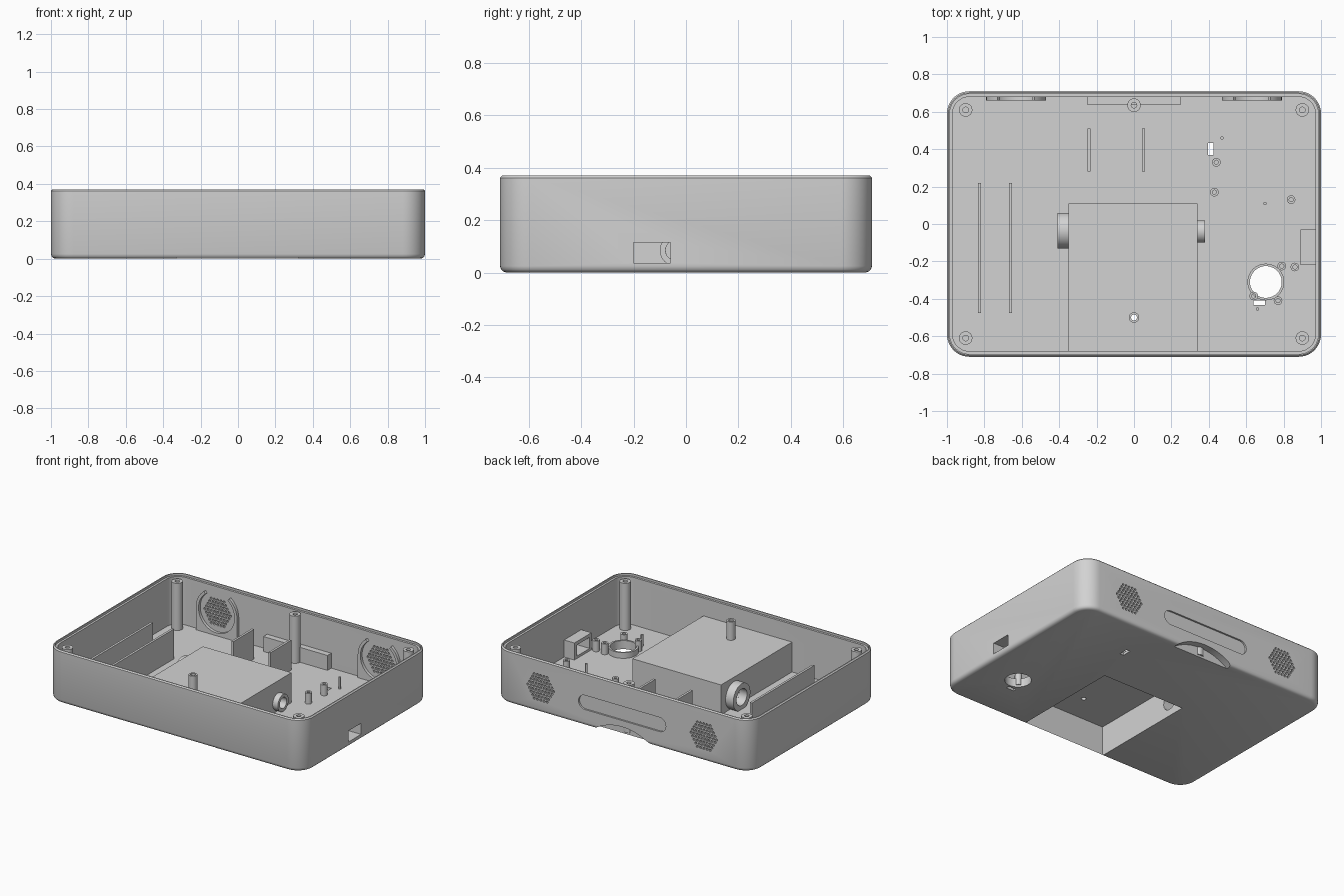
import bpy, bmesh
from math import sin, cos, pi, radians, sqrt
from mathutils import Vector

old = bpy.data.objects.get("Cube")
if old:
    bpy.data.objects.remove(old, do_unlink=True)

GREY = (0.65, 0.65, 0.65, 1)
mat = bpy.data.materials.new("plain grey plastic")
mat.use_nodes = True
mat.diffuse_color = GREY
mat.node_tree.nodes["Principled BSDF"].inputs["Base Color"].default_value = GREY
parts = []


def add_loft(bm, rings, closed=False):
    """Skin a row of equal rings; cap the ends, or join last to first."""
    rows = [[bm.verts.new(p) for p in r] for r in rings]
    n = len(rows[0])
    pairs = list(zip(rows, rows[1:])) + ([(rows[-1], rows[0])] if closed else [])
    for a, b in pairs:
        for i in range(n):
            j = (i + 1) % n
            bm.faces.new((a[i], a[j], b[j], b[i]))
    if not closed:
        bm.faces.new(rows[0])
        bm.faces.new(rows[-1])


def finish(name, bm):
    bmesh.ops.recalc_face_normals(bm, faces=bm.faces)
    me = bpy.data.meshes.new(name)
    bm.to_mesh(me)
    bm.free()
    me.materials.append(mat)
    ob = bpy.data.objects.new(name, me)
    bpy.context.collection.objects.link(ob)
    parts.append(ob)
    return ob


def solid(name, rings, closed=False):
    bm = bmesh.new()
    add_loft(bm, rings, closed)
    return finish(name, bm)


def box(name, x0, x1, y0, y1, z0, z1):
    return solid(name, [[(x0, y0, z), (x1, y0, z), (x1, y1, z), (x0, y1, z)]
                        for z in (z0, z1)])


def circle(c, axis, r, n):
    u = Vector((0, 1, 0)) if axis.x else Vector((1, 0, 0))
    v = axis.cross(u)
    return [c + (u * cos(2 * pi * i / n) + v * sin(2 * pi * i / n)) * r for i in range(n)]


def rod(name, a, b, r, hole=0, n=24):
    """Round bar from a to b, with a bore when hole is set."""
    a, b = Vector(a), Vector(b)
    ax = (b - a).normalized()
    rings = [circle(a, ax, r, n), circle(b, ax, r, n)]
    if hole:
        rings += [circle(b, ax, hole, n), circle(a, ax, hole, n)]
    return solid(name, rings, bool(hole))


def plate_y(name, outline, y0, y1):
    return solid(name, [[(x, y, z) for x, z in outline] for y in (y0, y1)])


def arc(cx, cz, r, a0, a1, n):
    return [(cx + r * cos(radians(a0 + (a1 - a0) * i / n)),
             cz + r * sin(radians(a0 + (a1 - a0) * i / n))) for i in range(n + 1)]


def cut(targets, cutter):
    cutter.hide_render = True
    for t in targets:
        m = t.modifiers.new("cut", 'BOOLEAN')
        m.operation, m.solver, m.object = 'DIFFERENCE', 'EXACT', cutter
        bpy.context.view_layer.objects.active = t
        bpy.ops.object.modifier_apply(modifier=m.name)
    parts.remove(cutter)
    bpy.data.objects.remove(cutter, do_unlink=True)


def rounded_rect(inset, z):
    pts = []
    for k, (sx, sy) in enumerate([(1, 1), (-1, 1), (-1, -1), (1, -1)]):
        pts += [(x, y, z) for x, y in arc(0.88 * sx, 0.59 * sy, 0.12 - inset,
                                          90 * k, 90 * k + 90, 10)]
    return pts


# Tray: rounded underside, outer wall, stepped rim, inner wall, floor
SECTION = [(.025, 0), (.012, .004), (.004, .012), (0, .025), (0, .362), (.008, .37),
           (.015, .37), (.015, .355), (.03, .355), (.03, .02)]
tray = solid("tray_shell", [rounded_rect(d, z) for d, z in SECTION])

# Compartment in the front of the floor, open below
bay = box("compartment", -.35, .34, -.69, .11, .005, .23)
cut([tray, bay], box("bay_cutter", -.325, .32, -.7, .09, -.1, .21))
cut([bay], rod("bore_cutter", (0, -.5, .1), (0, -.5, .3), .016))
rod("compartment_post", (0, -.5, .225), (0, -.5, .36), .028, .016)

# Side bosses on the compartment
for name, x0, x1, y, z, r, h in [("large_side_boss", -.34, -.41, -.035, .105, .095, .058),
                                 ("small_side_boss", .33, .38, -.04, .085, .06, .038)]:
    cut([bay], rod("boss_cutter", (x0 * .8, y, z), (x1, y, z), h))
    rod(name, (x0, y, z), (x1, y, z), r, h, 40)

# Lid screw posts
for x, y in [(-.9, .61), (.9, .61), (-.9, -.61), (.9, -.61), (0, .635)]:
    rod("lid_post", (x, y, .015), (x, y, .352), .036, .015)

# Upright ribs
for x, y0, y1 in [(-.825, -.475, .22), (-.66, -.475, .22), (-.24, .28, .51), (.05, .28, .51)]:
    box("rib", x - .008, x + .008, y0, y1, .015, .23)

# Round opening with collar, and slots in the floor
cut([tray], rod("round_cutter", (.705, -.31, -.1), (.705, -.31, .1), .085, n=40))
rod("round_collar", (.705, -.31, .012), (.705, -.31, .06), .098, .085, 40)
for x, y, w, d in [(.67, -.42, .03, .012), (.41, .4, .015, .032)]:
    cut([tray], box("slot_cutter", x - w, x + w, y - d, y + d, -.1, .1))

# Board standoffs and locating pins
for x, y in [(.79, -.225), (.86, -.23), (.64, -.385), (.77, -.41),
             (.44, .33), (.43, .17), (.84, .13)]:
    rod("standoff", (x, y, .015), (x, y, .095), .023, .011, 16)
for x, y in [(.66, -.455), (.47, .46), (.7, .11)]:
    rod("pin", (x, y, .015), (x, y, .1), .009, n=12)

# Port through the right wall with a sleeve inside
sleeve = box("port_sleeve", .89, .98, -.22, -.03, .015, .14)
cut([tray, sleeve], box("port_cutter", .8, 1.1, -.2, -.06, .037, .115))

# Back wall: long shallow recess
slot = arc(.29, .165, .05, -90, 90, 12) + arc(-.29, .165, .05, 90, 270, 12)
cut([tray], plate_y("recess_cutter", slot, .698, .8))

# Back wall: finger notch with its housing
notch_block = box("notch_housing", -.25, .25, .638, .69, .005, .125)
cut([tray, notch_block], rod("notch_cutter", (0, .66, -.31), (0, .8, -.31), .38, n=96))

# Speaker grilles and cradles
STEP = .025
bm = bmesh.new()
for side in (-1, 1):
    for row in range(-4, 5):
        count = 9 - abs(row)
        for i in range(count):
            x = side * .635 + (i - (count - 1) / 2) * STEP
            z = .175 + row * STEP * sqrt(3) / 2
            add_loft(bm, [circle(Vector((x, y, z)), Vector((0, 1, 0)), .0085, 8)
                          for y in (.6, .8)])
cut([tray], finish("grille_cutter", bm))
for side in (-1, 1):
    cx, cz = side * .63, .18
    outline = ([(cx - .16, .015), (cx + .16, .015)] + arc(cx, cz, .16, 0, 52, 10)
               + arc(cx, cz, .14, 52, -232, 48) + arc(cx, cz, .16, 128, 180, 10))
    plate_y("speaker_cradle", outline, .66, .69)

# Smooth round surfaces, keep edges sharp
bpy.ops.object.select_all(action='DESELECT')
for ob in parts:
    ob.select_set(True)
bpy.context.view_layer.objects.active = tray
bpy.ops.object.shade_smooth_by_angle(angle=radians(30))
